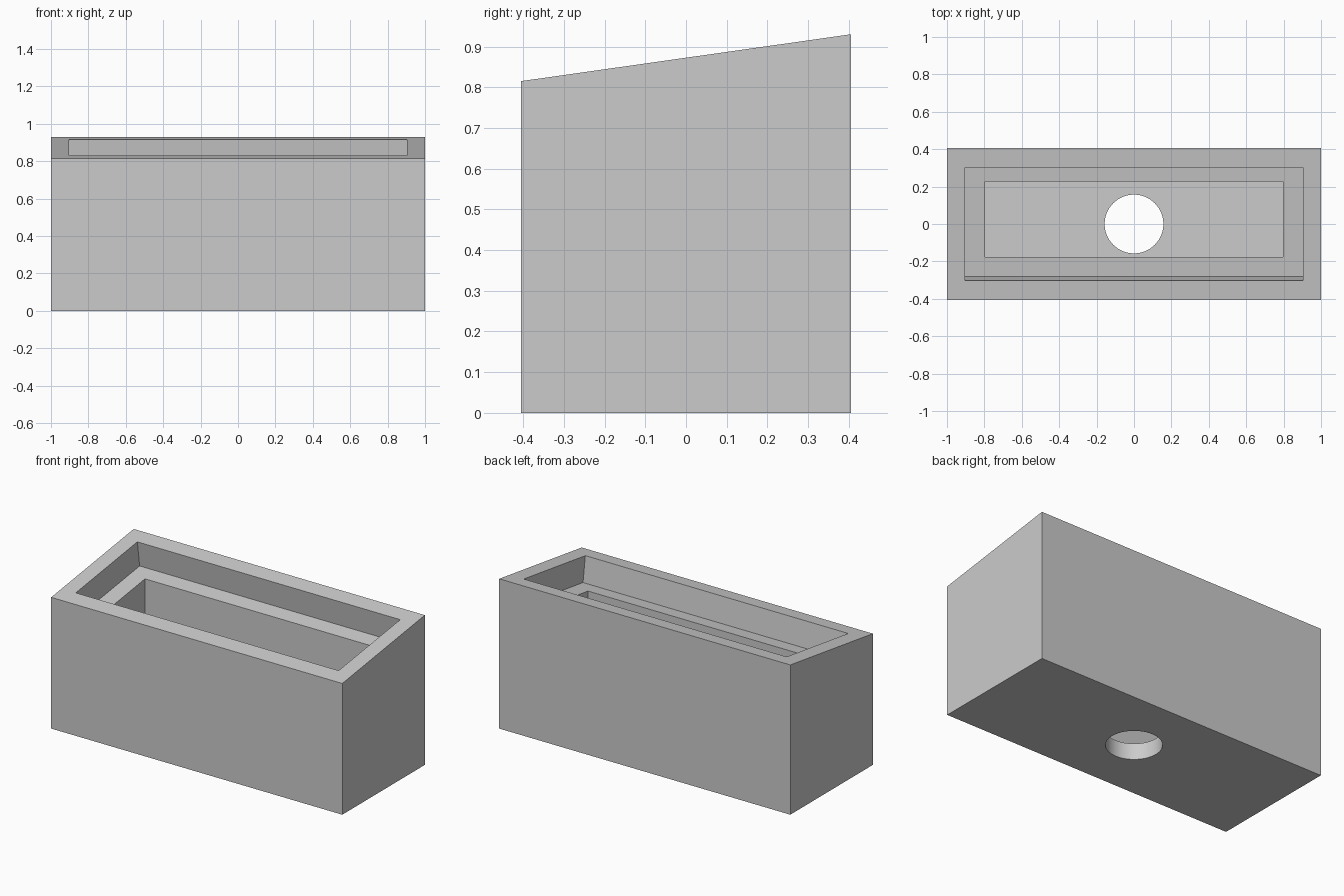
import bpy
import bmesh
import math
from mathutils import Matrix, Vector

cube = bpy.data.objects.get("Cube")
if cube:
    bpy.data.objects.remove(cube, do_unlink=True)

HALF_X, HALF_Y = 1.0, 0.405
FRONT_Z, BACK_Z = 0.815, 0.93
MID_Z = (FRONT_Z + BACK_Z) / 2
TILT = math.atan2(BACK_Z - FRONT_Z, 2 * HALF_Y)

grey = bpy.data.materials.new("plain grey")
grey.use_nodes = True
colour = (0.6, 0.6, 0.6, 1)
grey.diffuse_color = colour
grey.node_tree.nodes["Principled BSDF"].inputs["Base Color"].default_value = colour


def make_object(name, bm):
    mesh = bpy.data.meshes.new(name)
    bmesh.ops.recalc_face_normals(bm, faces=bm.faces)
    bm.to_mesh(mesh)
    bm.free()
    mesh.materials.append(grey)
    obj = bpy.data.objects.new(name, mesh)
    bpy.context.collection.objects.link(obj)
    return obj


def box(low, high):
    bm = bmesh.new()
    low, high = Vector(low), Vector(high)
    size = Matrix.Diagonal((*(high - low), 1))
    bmesh.ops.create_cube(bm, size=1, matrix=Matrix.Translation((low + high) / 2) @ size)
    return bm


def cut(target, name, bm):
    cutter = make_object(name, bm)
    cutter.hide_render = True
    mod = target.modifiers.new(name, "BOOLEAN")
    mod.operation = "DIFFERENCE"
    mod.solver = "EXACT"
    mod.object = cutter
    bpy.context.view_layer.objects.active = target
    bpy.ops.object.modifier_apply(modifier=mod.name)
    bpy.data.objects.remove(cutter, do_unlink=True)


# Outer block with a top sloping up to the back
bm = box((-HALF_X, -HALF_Y, 0), (HALF_X, HALF_Y, FRONT_Z))
for v in bm.verts:
    if v.co.z > 0.1 and v.co.y > 0:
        v.co.z = BACK_Z
planter = make_object("planter_box", bm)

# Shallow recess square to the sloping rim, leaving a ledge
recess_y = 0.302 / math.cos(TILT)
bm = box((-0.903, -recess_y, -0.16), (0.903, recess_y, 0.2))
bm.transform(Matrix.Translation((0, 0, MID_Z)) @ Matrix.Rotation(TILT, 4, "X"))
cut(planter, "recess_cutter", bm)

# Deep upright cavity
cut(planter, "cavity_cutter", box((-0.797, -0.177, 0.1), (0.797, 0.226, 0.95)))

# Round drain hole through the floor
bm = bmesh.new()
bmesh.ops.create_cone(bm, cap_ends=True, segments=64, radius1=0.157, radius2=0.157, depth=0.6)
cut(planter, "drain_cutter", bm)

bpy.ops.object.select_all(action="DESELECT")
planter.select_set(True)
bpy.context.view_layer.objects.active = planter
bpy.ops.object.shade_smooth_by_angle(angle=math.radians(30))
